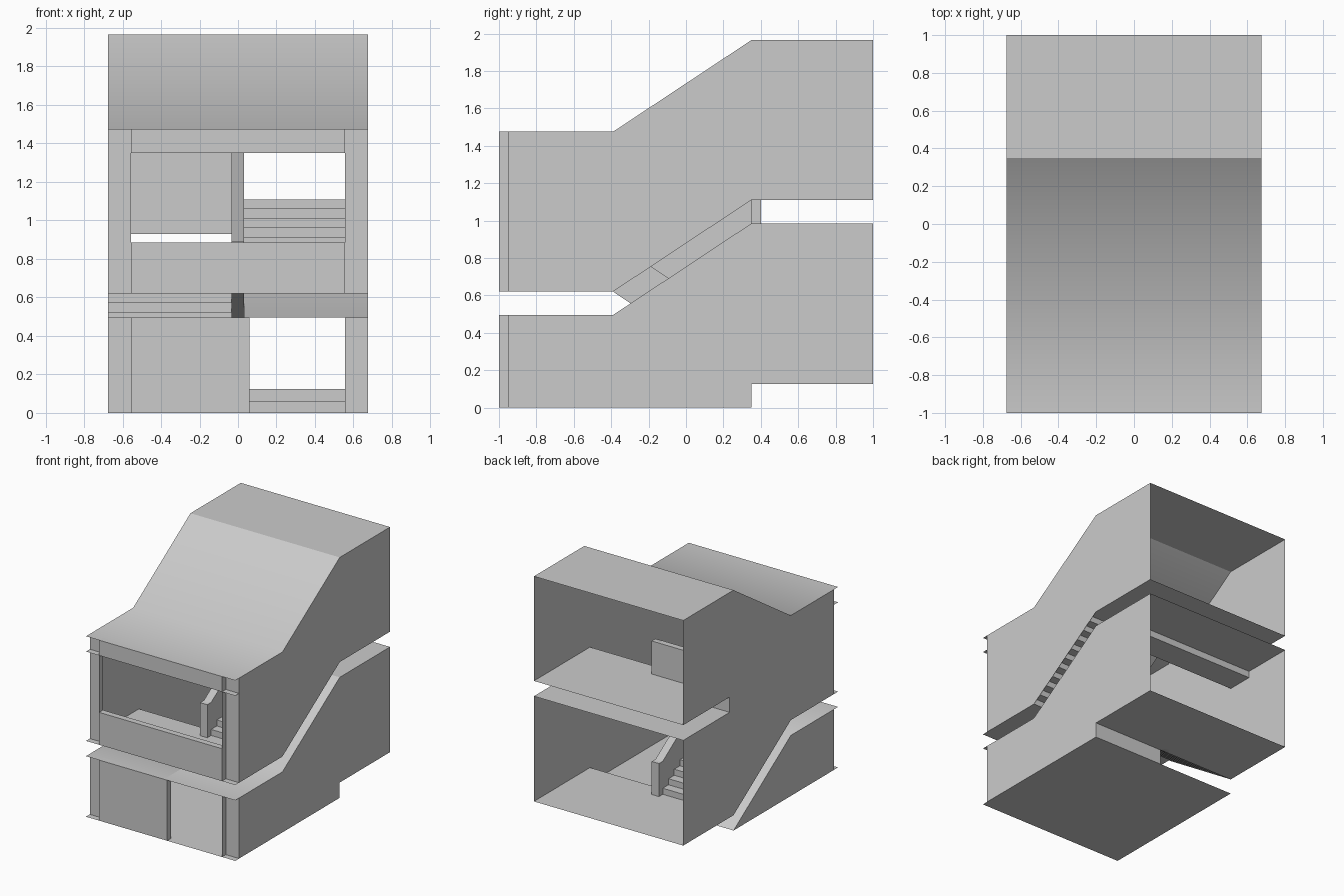
import bpy, bmesh, math

cube = bpy.data.objects.get("Cube")
if cube:
    bpy.data.objects.remove(cube)

grey = bpy.data.materials.new("plain grey")
grey.use_nodes = True
grey.diffuse_color = (0.6, 0.6, 0.6, 1)
grey.node_tree.nodes["Principled BSDF"].inputs["Base Color"].default_value = (0.6, 0.6, 0.6, 1)

# Main dimensions
W, BAY, RAIL_L, RAIL_R = 0.675, 0.555, -0.035, 0.03
FRONT, WALL, Y0, Y1, BACK = -1.0, -0.95, -0.39, 0.35, 1.0
RISE, SLAB, STOREY = 0.49, 0.125, 0.855
F1 = 0.62                      # upper front floor
F2 = F1 + RISE                 # upper rear floor
D1, D2 = F1 - SLAB, F2 - SLAB  # lower decks
R1, R2 = F1 + STOREY, F2 + STOREY
G = SLAB                       # lower rear floor
HAND = 0.27


def finish(name, bm, smooth=False):
    mesh = bpy.data.meshes.new(name)
    bm.to_mesh(mesh)
    bm.free()
    mesh.materials.append(grey)
    ob = bpy.data.objects.new(name, mesh)
    bpy.context.collection.objects.link(ob)
    if smooth:
        bpy.ops.object.select_all(action='DESELECT')
        ob.select_set(True)
        bpy.context.view_layer.objects.active = ob
        bpy.ops.object.shade_smooth_by_angle(angle=math.radians(40))
    return ob


def strip(name, path, x0=-W, x1=W, smooth=False):
    """Thin sheet: a path of (y, z) points swept across x."""
    bm = bmesh.new()
    rows = [(bm.verts.new((x0, y, z)), bm.verts.new((x1, y, z))) for y, z in path]
    for a, b in zip(rows, rows[1:]):
        bm.faces.new((a[0], a[1], b[1], b[0]))
    return finish(name, bm, smooth)


def side(name, x, outline):
    """Flat side wall from a (y, z) outline."""
    bm = bmesh.new()
    face = bm.faces.new([bm.verts.new((x, y, z)) for y, z in outline])
    face.normal_update()
    if face.normal.x * x < 0:
        face.normal_flip()
    return finish(name, bm)


def solid(name, x0, x1, outline, smooth=False):
    """Outline in (y, z) given thickness along x."""
    bm = bmesh.new()
    face = bm.faces.new([bm.verts.new((x0, y, z)) for y, z in outline])
    ext = bmesh.ops.extrude_face_region(bm, geom=[face], use_keep_orig=True)
    moved = [v for v in ext["geom"] if isinstance(v, bmesh.types.BMVert)]
    bmesh.ops.translate(bm, verts=moved, vec=(x1 - x0, 0, 0))
    bmesh.ops.recalc_face_normals(bm, faces=bm.faces)
    return finish(name, bm, smooth)


def box(name, x0, x1, y0, y1, z0, z1):
    return solid(name, x0, x1, [(y0, z0), (y1, z0), (y1, z1), (y0, z1)])


def stairs(name, x0, x1, ya, za, yb, zb, count):
    """Zigzag of risers and treads climbing from a to b."""
    dy, dz = (yb - ya) / count, (zb - za) / count
    path = [(ya, za)]
    for i in range(count):
        path += [(ya + dy * i, za + dz * (i + 1)), (ya + dy * (i + 1), za + dz * (i + 1))]
    if yb < ya:
        path.reverse()
    return strip(name, path, x0, x1)


# Roof
strip("roof_front", [(FRONT, R1), (Y0, R1), (Y1, R2)], smooth=True)
strip("roof_rear", [(Y1, R2), (BACK, R2)])

# Floors and decks
strip("ground_floor", [(FRONT, 0), (Y1, 0)])
strip("lower_rear_floor", [(Y1, G), (BACK, G)])
strip("upper_front_floor", [(FRONT, F1), (Y0, F1)])
strip("upper_rear_floor", [(Y1, F2), (BACK, F2)])
strip("lower_rear_ceiling", [(Y1, D2), (BACK, D2)])
strip("deck_rising", [(FRONT, D1), (Y0, D1), (Y1, D2)], RAIL_R, W, True)
strip("deck_falling", [(FRONT, D1), (Y0, D1), (Y1, 0)], -W, RAIL_R, True)
strip("ground_step_back", [(Y1, 0), (Y1, G)], RAIL_R, W)

# Side walls
upper_top = [(WALL, F1), (WALL, R1), (Y0, R1), (Y1, R2), (BACK, R2), (BACK, F2), (Y1, F2)]
side("left_upper_wall", W, upper_top + [(Y0, F1)])
side("left_lower_wall", W, [(WALL, 0), (WALL, D1), (Y0, D1), (Y1, D2),
                            (BACK, D2), (BACK, G), (Y1, G), (Y1, 0)])
side("right_upper_wall", -W, upper_top + [(Y1, D2), (BACK, D2), (BACK, G), (Y1, G), (Y0, F1)])
side("right_lower_wall", -W, [(WALL, 0), (WALL, D1), (Y0, D1), (Y1, 0)])

# Front piers and the returns of the shallow bay
for label, s in (("left", 1), ("right", -1)):
    for level, z0, z1 in (("lower", 0, D1), ("upper", F1, R1)):
        xa, xb = sorted((s * BAY, s * W))
        strip(f"{label}_{level}_pier", [(WALL, z0), (WALL, z1)], xa, xb)
        side(f"{label}_{level}_return", s * BAY,
             [(FRONT, z0), (WALL, z0), (WALL, z1), (FRONT, z1)])

# Front panels
box("lower_front_panel", -BAY, 0.06, FRONT, WALL, 0, D1)
box("front_parapet", -BAY, BAY, FRONT, WALL, F1, 0.885)
box("front_fascia", -BAY, BAY, FRONT, WALL, 1.35, R1)
strip("fascia_ledge", [(FRONT, 1.35), (WALL, 1.35)])

# Stair flights
stairs("upper_flight", RAIL_R, W, Y0, F1, Y1, F2, 10)
stairs("middle_flight", -W, RAIL_L, Y1, G, Y0, F1, 10)
stairs("ground_flight", RAIL_R, W, 0.202, 0, Y1, G, 2)

# Solid handrails, rear balustrade and soffit beam
END = 0.05
for name, z0, z1 in (("upper_handrail", F1, F2), ("middle_handrail", F1, G)):
    base = [(Y0 - END, z0), (Y0, z0), (Y1, z1), (Y1 + END, z1)]
    solid(name, RAIL_L, RAIL_R, base + [(y, z + HAND) for y, z in reversed(base)], True)
box("rear_balustrade", -W, RAIL_R, Y1, Y1 + END, 0.93, F2 + HAND)
box("soffit_beam", -W, W, Y1, 0.57, 0.93, D2)
